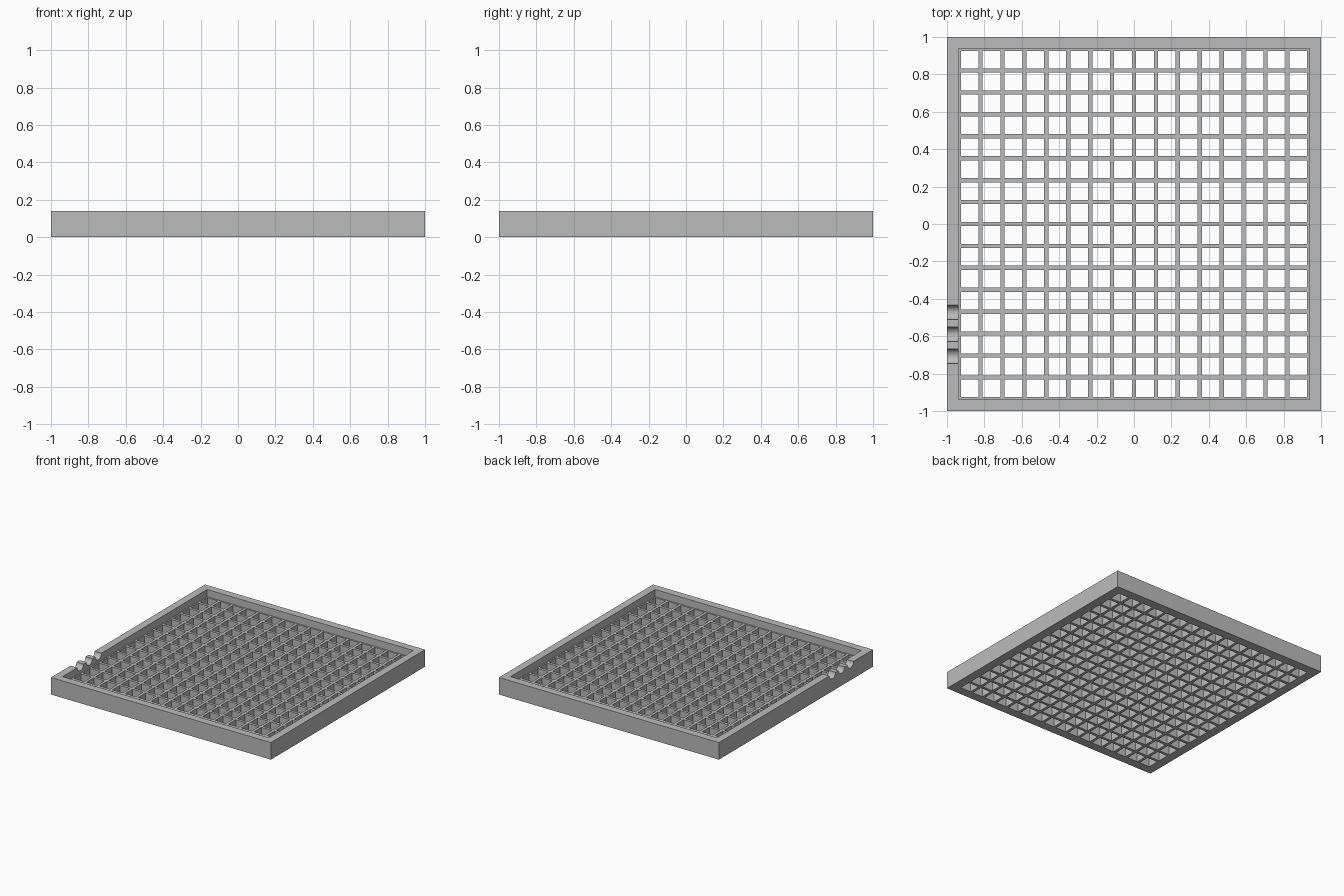
import bpy, bmesh, math
from mathutils import Matrix, Vector

HEIGHT = 0.14      # frame height
WALL = 0.0625      # frame wall thickness
CELLS = 16
GRID_TOP = 0.08
INNER = 1 - WALL
PITCH = 2 * INNER / CELLS
BAR = 0.0225
NOTCH_R = 0.039

old = bpy.data.objects.get("Cube")
if old:
    bpy.data.objects.remove(old, do_unlink=True)

grey = bpy.data.materials.new("plain grey")
grey.use_nodes = True
colour = (0.5, 0.5, 0.5, 1)
grey.diffuse_color = colour
grey.node_tree.nodes["Principled BSDF"].inputs["Base Color"].default_value = colour


def finish(name, bm):
    bmesh.ops.recalc_face_normals(bm, faces=bm.faces)
    mesh = bpy.data.meshes.new(name)
    bm.to_mesh(mesh)
    bm.free()
    mesh.materials.append(grey)
    obj = bpy.data.objects.new(name, mesh)
    bpy.context.collection.objects.link(obj)
    return obj


def open_cells(bm, thickness, height):
    """Inset every face, remove the middles and extrude what is left."""
    cells = bm.faces[:]
    bmesh.ops.inset_individual(bm, faces=cells, thickness=thickness,
                               use_even_offset=True)
    bmesh.ops.delete(bm, geom=cells, context="FACES")
    result = bmesh.ops.extrude_face_region(bm, geom=bm.faces[:])
    verts = [g for g in result["geom"] if isinstance(g, bmesh.types.BMVert)]
    bmesh.ops.translate(bm, verts=verts, vec=Vector((0, 0, height)))
    # The source faces stay as the underside of the solid
    bmesh.ops.recalc_face_normals(bm, faces=bm.faces)
    bmesh.ops.dissolve_limit(bm, angle_limit=0.01, verts=bm.verts[:],
                             edges=bm.edges[:])


# Frame: an open square ring
bm = bmesh.new()
bmesh.ops.create_grid(bm, x_segments=1, y_segments=1, size=1)
open_cells(bm, WALL, HEIGHT)
frame = finish("frame", bm)

# Round cable notches cut through the top of one wall
bm = bmesh.new()
for i in (4, 5, 6):
    place = (Matrix.Translation((-1 + WALL / 2, -i * PITCH - 0.004, HEIGHT))
             @ Matrix.Rotation(math.pi / 2, 4, "Y"))
    bmesh.ops.create_cone(bm, cap_ends=True, segments=32, radius1=NOTCH_R,
                          radius2=NOTCH_R, depth=WALL * 1.6, matrix=place)
cutter = finish("notch_cutter", bm)
cutter.hide_render = True
cutter.hide_viewport = True
cut = frame.modifiers.new("notches", "BOOLEAN")
cut.operation = "DIFFERENCE"
cut.solver = "EXACT"
cut.object = cutter

# Lattice floor: every cell opened, leaving thin crossing bars
bm = bmesh.new()
bmesh.ops.create_grid(bm, x_segments=CELLS, y_segments=CELLS, size=INNER)
open_cells(bm, BAR / 2, GRID_TOP)
finish("lattice_floor", bm)
